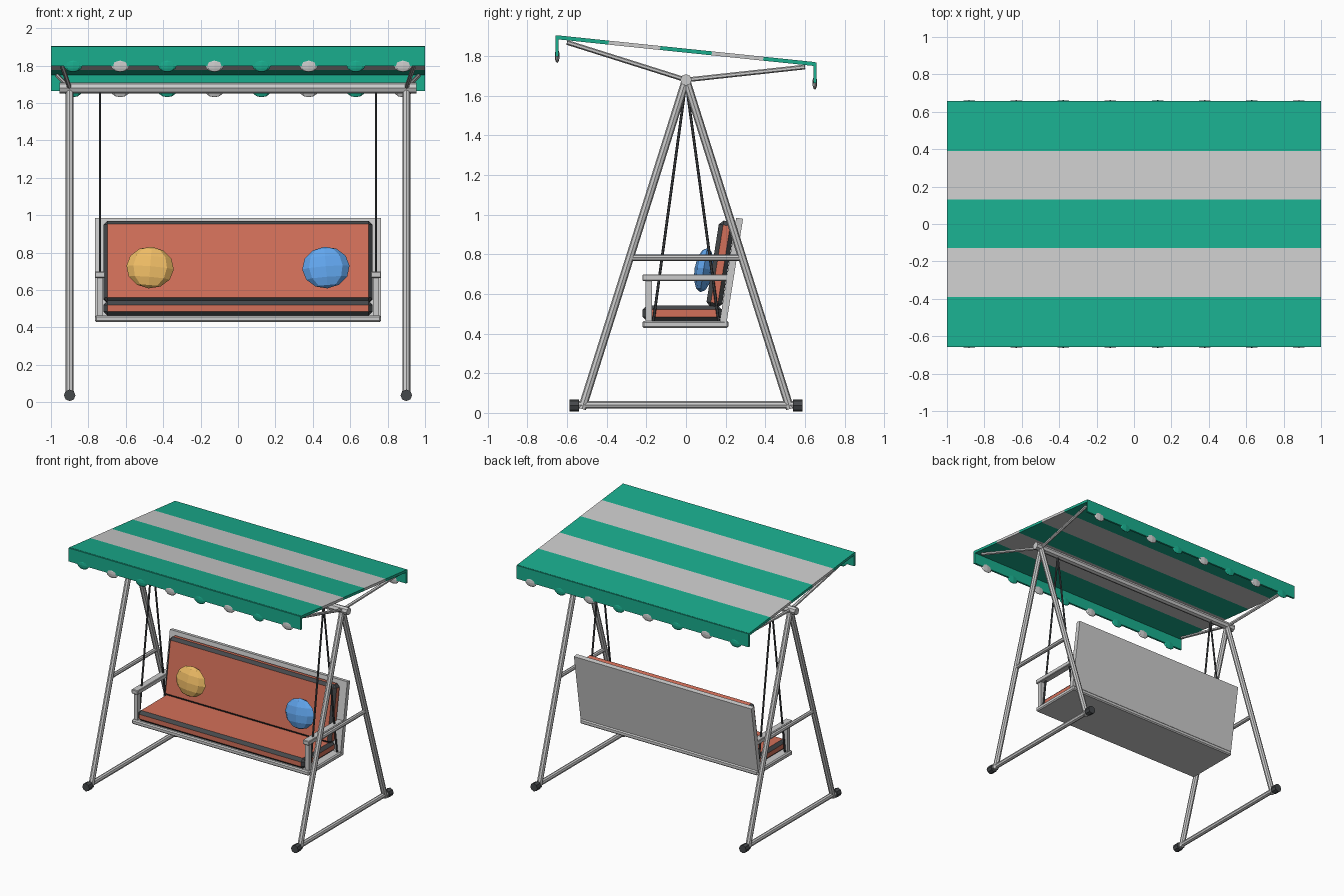
import bpy, math
from mathutils import Vector

if "Cube" in bpy.data.objects:
    bpy.data.objects.remove(bpy.data.objects["Cube"])


def material(name, rgb):
    m = bpy.data.materials.new(name)
    m.diffuse_color = (*rgb, 1)
    m.use_nodes = True
    m.node_tree.nodes["Principled BSDF"].inputs["Base Color"].default_value = m.diffuse_color
    return m


GREEN = material("green_cloth", (0.01, 0.42, 0.27))
WHITE = material("white_cloth", (0.8, 0.8, 0.83))
ORANGE = material("orange_cloth", (0.65, 0.16, 0.1))
DARK = material("dark_trim", (0.06, 0.065, 0.07))
YELLOW = material("yellow_cloth", (0.85, 0.5, 0.13))
BLUE = material("blue_cloth", (0.12, 0.38, 0.85))


def finish(name, mat):
    o = bpy.context.object
    o.name = name
    if mat:
        o.data.materials.append(mat)
    return o


def box(name, loc, size, mat=None, tilt=0, bevel=0, trim=None):
    bpy.ops.mesh.primitive_cube_add(size=1, location=loc, rotation=(tilt, 0, 0))
    o = finish(name, mat)
    o.scale = size
    bpy.ops.object.transform_apply(location=False, rotation=False, scale=True)
    if bevel:
        b = o.modifiers.new("bevel", 'BEVEL')
        b.width = bevel
        b.segments = 1
        if trim:
            o.data.materials.append(trim)
            b.material = 1
    return o


def tube(name, a, b, r, mat=None, sides=8):
    a, b = Vector(a), Vector(b)
    bpy.ops.mesh.primitive_cylinder_add(vertices=sides, radius=r, depth=(b - a).length,
                                        location=(a + b) / 2)
    o = finish(name, mat)
    o.rotation_euler = (b - a).to_track_quat('Z', 'Y').to_euler()
    return o


def ball(name, loc, radii, mat, rot=(0, 0, 0), rings=6):
    bpy.ops.mesh.primitive_uv_sphere_add(segments=8, ring_count=rings, radius=1,
                                         location=loc, rotation=rot)
    o = finish(name, mat)
    o.scale = radii
    return o


# top beam
tube("top_beam", (-0.955, 0, 1.68), (0.955, 0, 1.68), 0.029)

for s, side in ((-1, "left"), (1, "right")):
    x = 0.9 * s
    # A-frame
    tube(side + "_ground_bar", (x, -0.56, 0.04), (x, 0.56, 0.04), 0.019)
    tube(side + "_cross_rail", (x, -0.28, 0.783), (x, 0.28, 0.783), 0.016)
    for d, end in ((-1, "front"), (1, "back")):
        n = side + "_" + end
        tube(n + "_leg", (x, 0.525 * d, 0.02), (x, 0, 1.68), 0.021)
        tube(n + "_foot", (x, 0.54 * d, 0.037), (x, 0.588 * d, 0.037), 0.031, DARK)
        # canopy arm and hanging rope
        tube(n + "_canopy_arm", (x, 0, 1.68),
             (0.965 * s, 0.6 * d, 1.807 - 0.062 * d), 0.012, sides=6)
        tube(n + "_rope", (0.738 * s, 0, 1.67), (0.738 * s, 0.165 * d, 0.46), 0.007, DARK, 6)
    # armrest
    box(side + "_armrest", (0.738 * s, -0.005, 0.682), (0.054, 0.43, 0.033), bevel=0.004)
    box(side + "_armrest_post", (0.738 * s, -0.188, 0.565), (0.034, 0.034, 0.21))

# bench
TILT = -0.157
box("seat_base", (0, -0.003, 0.446), (1.53, 0.435, 0.036), bevel=0.008)
box("seat_back", (0, 0.229, 0.72), (1.53, 0.035, 0.53), tilt=TILT)
box("seat_cushion", (0, -0.02, 0.503), (1.44, 0.4, 0.08), ORANGE, bevel=0.022, trim=DARK)
box("back_cushion", (0, 0.174, 0.75), (1.44, 0.08, 0.44), ORANGE, TILT, 0.022, DARK)
ball("yellow_pillow", (-0.47, 0.09, 0.72), (0.127, 0.048, 0.113), YELLOW, (TILT, 0.08, 0))
ball("blue_pillow", (0.47, 0.09, 0.72), (0.127, 0.048, 0.113), BLUE, (TILT, -0.08, 0))

# striped canopy
SLOPE = math.atan2(-0.135, 1.3)
for i in range(5):
    y = (i - 2) * 0.26
    box("canopy_stripe", (0, y, 1.8275 + y * math.tan(SLOPE)),
        (2, 0.26 / math.cos(SLOPE), 0.02), WHITE if i % 2 else GREEN, SLOPE)

# valances with small drops along the hem
for d, top, end in ((-1, 1.903, "front"), (1, 1.768, "back")):
    box(end + "_valance", (0, 0.65 * d, top - 0.052), (2, 0.015, 0.104), GREEN)
    for i in range(8):
        ball(end + "_valance_drop", (-0.882 + i * 0.252, 0.65 * d, top - 0.102),
             (0.05, 0.012, 0.035), WHITE if i % 2 else GREEN)
